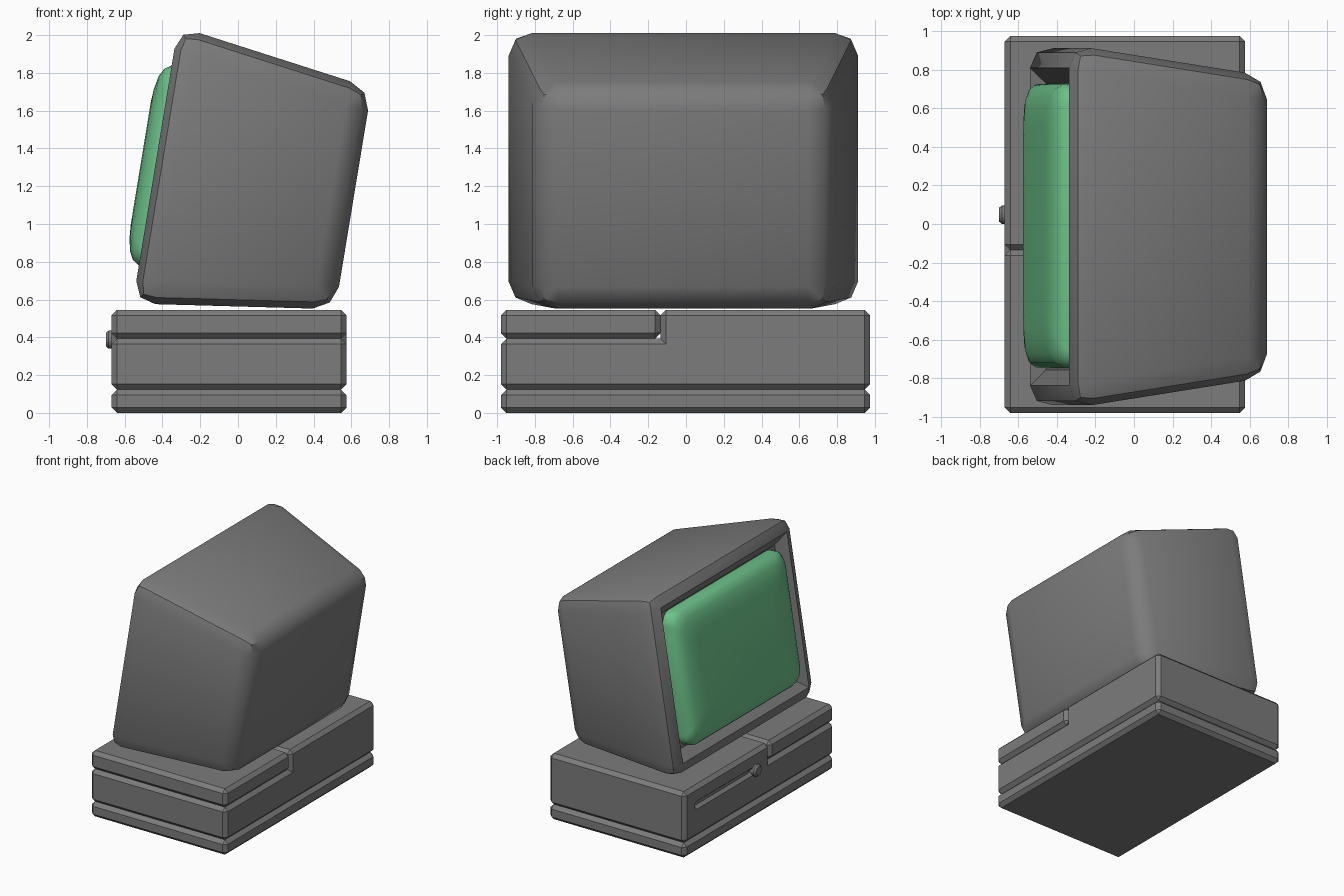
import bpy, bmesh, math
from mathutils import Vector

if "Cube" in bpy.data.objects:
    bpy.data.objects.remove(bpy.data.objects["Cube"])


def material(name, rgb):
    m = bpy.data.materials.new(name)
    m.diffuse_color = (*rgb, 1)
    m.use_nodes = True
    m.node_tree.nodes["Principled BSDF"].inputs["Base Color"].default_value = m.diffuse_color
    return m


GREY = material("dark grey plastic", (0.2, 0.2, 0.2))
GREEN = material("green glass", (0.15, 0.53, 0.25))


def finish(bm, name, mat, smooth=None):
    bmesh.ops.recalc_face_normals(bm, faces=bm.faces)
    me = bpy.data.meshes.new(name)
    bm.to_mesh(me)
    bm.free()
    ob = bpy.data.objects.new(name, me)
    bpy.context.collection.objects.link(ob)
    me.materials.append(mat)
    if smooth:
        bpy.ops.object.select_all(action='DESELECT')
        ob.select_set(True)
        bpy.context.view_layer.objects.active = ob
        bpy.ops.object.shade_smooth_by_angle(angle=math.radians(smooth))
    return ob


def loft(bm, rings):
    """Skin closed rings of equal length and cap both ends."""
    rows = [[bm.verts.new(p) for p in r] for r in rings]
    n = len(rows[0])
    for a, b in zip(rows, rows[1:]):
        for i in range(n):
            j = (i + 1) % n
            bm.faces.new((a[i], a[j], b[j], b[i]))
    bm.faces.new(rows[0][::-1])
    bm.faces.new(rows[-1])
    bmesh.ops.recalc_face_normals(bm, faces=bm.faces)


def rounded_rect(w, h, r, seg):
    """Points of a rounded rectangle given by half sizes."""
    pts = []
    for k, (sx, sy) in enumerate(((1, 1), (-1, 1), (-1, -1), (1, -1))):
        for i in range(seg + 1):
            a = math.pi / 2 * (k + i / seg)
            pts.append((sx * (w - r) + r * math.cos(a), sy * (h - r) + r * math.sin(a)))
    return pts


# ---- base: three chamfered blocks whose chamfers meet as V grooves ----
X0, X1, Y0, Y1, TOP = -0.67, 0.575, -0.98, 0.975, 0.545
SPLIT_Y, SPLIT_Z, LOW_Z = -0.135, 0.393, 0.123


def chamfered_block(name, profile):
    bm = bmesh.new()
    loft(bm, [[(x, y, z) for y, z in profile] for x in (X0, X1)])
    edges = [e for e in bm.edges if e.is_convex]   # leave the inner corner sharp
    bmesh.ops.bevel(bm, geom=edges, offset=0.029, segments=1, affect='EDGES')
    return finish(bm, name, GREY)


chamfered_block("base_plinth", [(Y0, 0), (Y1, 0), (Y1, LOW_Z), (Y0, LOW_Z)])
body = chamfered_block("base_body", [(Y0, LOW_Z), (Y1, LOW_Z), (Y1, TOP),
                                     (SPLIT_Y, TOP), (SPLIT_Y, SPLIT_Z), (Y0, SPLIT_Z)])
chamfered_block("base_corner_block", [(Y0, SPLIT_Z), (SPLIT_Y, SPLIT_Z),
                                      (SPLIT_Y, TOP), (Y0, TOP)])

# ---- slot cut in the screen side of the base ----
bm = bmesh.new()
loft(bm, [[(x, 0.46 + p[0], 0.39 + p[1]) for p in rounded_rect(0.35 + r, r, r * 0.98, 3)]
          for x, r in ((X0 - 0.01, 0.042), (X0 + 0.025, 0.012))])
cutter = finish(bm, "slot_cutter", GREY)
cutter.hide_render = True
mod = body.modifiers.new("slot", 'BOOLEAN')
mod.operation = 'DIFFERENCE'
mod.solver = 'EXACT'
mod.object = cutter
bpy.context.view_layer.objects.active = body
bpy.ops.object.modifier_apply(modifier=mod.name)
bpy.data.objects.remove(cutter)

# ---- knob beside the slot ----
bm = bmesh.new()
loft(bm, [[(x, 0.048 + r * math.cos(a), 0.388 + r * math.sin(a))
           for a in (math.tau * (i + 0.5) / 12 for i in range(12))]
          for x, r in ((-0.64, 0.05), (-0.685, 0.05), (-0.70, 0.036))])
finish(bm, "knob", GREY, 30)

# ---- cabinet: tilted tapered box with rounded edges and recessed bezel ----
YC = -0.014
profile = [(-0.558, 0.579, 0.943), (0.515, 0.549, 0.78),
           (0.708, 1.719, 0.78), (-0.317, 2.047, 0.943)]
bm = bmesh.new()
loft(bm, [[(x, YC + s * w, z) for x, z, w in profile] for s in (-1, 1)])
bmesh.ops.bevel(bm, geom=bm.edges[:], offset=0.12, segments=2, profile=0.5, affect='EDGES')
bm.normal_update()
tilt = math.atan(0.164)
out = Vector((-math.cos(tilt), 0, math.sin(tilt)))   # screen direction
up = Vector((math.sin(tilt), 0, math.cos(tilt)))
front = max((f for f in bm.faces if f.normal.dot(out) > 0.98), key=lambda f: f.calc_area())
bmesh.ops.inset_region(bm, faces=[front], thickness=0.08, depth=-0.07, use_even_offset=True)
finish(bm, "monitor_cabinet", GREY, 40)

# ---- bulging screen ----
centre = Vector((-0.4385, YC + 0.004, 1.31))
bm = bmesh.new()
rings = []
for d, inset, r in ((-0.075, 0, 0.1), (0, 0.004, 0.1), (0.035, 0.027, 0.11),
                    (0.058, 0.07, 0.12), (0.072, 0.14, 0.12), (0.077, 0.21, 0.1)):
    rings.append([centre + out * d + up * v + Vector((0, u, 0))
                  for u, v in rounded_rect(0.737 - inset, 0.54 - inset, r, 4)])
loft(bm, rings)
finish(bm, "screen", GREEN, 50)
